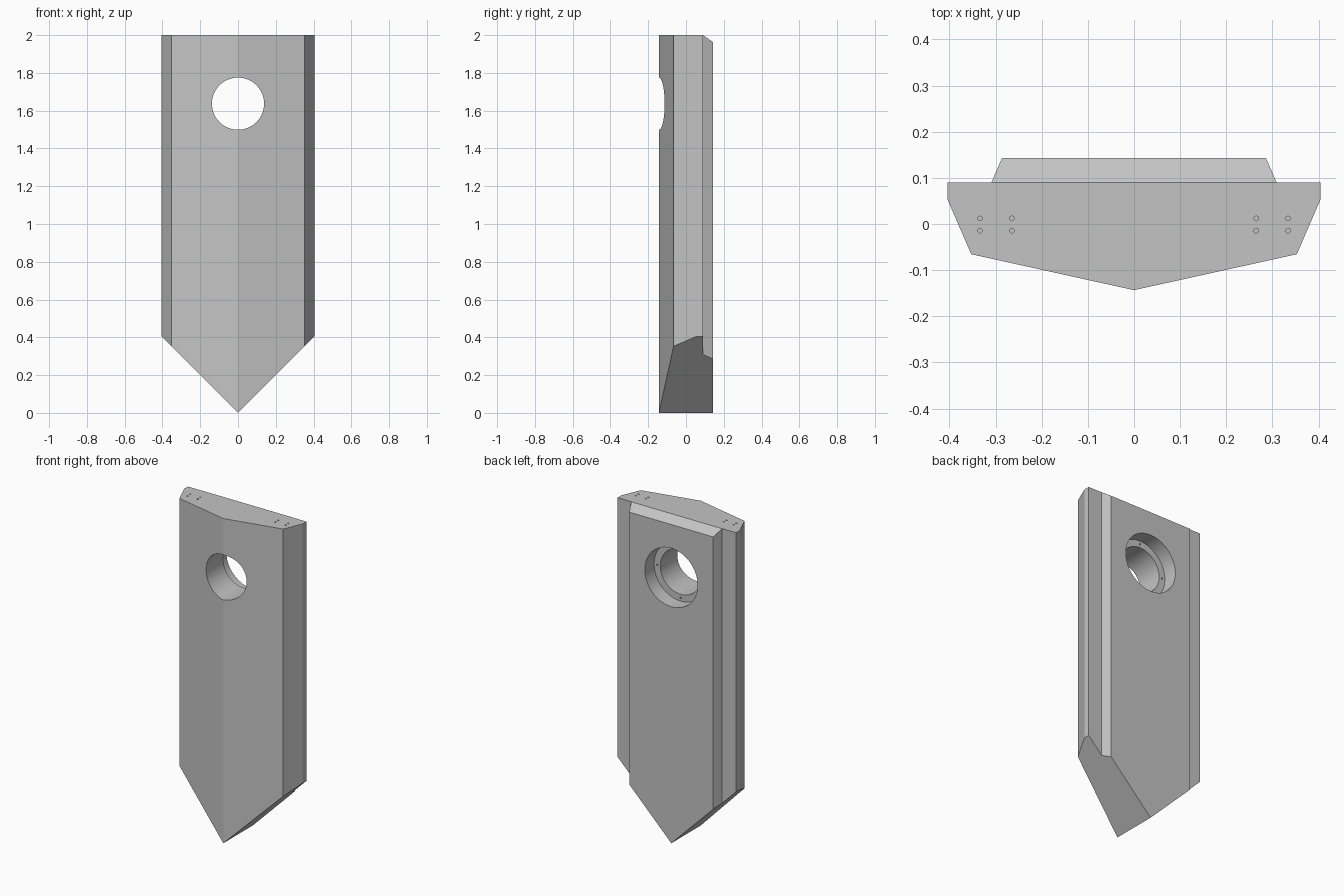
import bpy
import bmesh
from math import radians
from mathutils import Vector

cube = bpy.data.objects.get("Cube")
if cube:
    bpy.data.objects.remove(cube, do_unlink=True)

# Material
grey = bpy.data.materials.new("plain grey")
grey.use_nodes = True
color = (0.55, 0.55, 0.55, 1)
grey.diffuse_color = color
grey.node_tree.nodes["Principled BSDF"].inputs["Base Color"].default_value = color

# Plan profile of the plank: ridged front, chamfered sides, raised back panel
half = [(0.353, -0.0655), (0.404, 0.0525), (0.404, 0.0895),
        (0.3095, 0.0895), (0.286, 0.1434)]
profile = [(0, -0.1434)] + half + [(-x, y) for x, y in reversed(half)]

bm = bmesh.new()
base = bm.faces.new([bm.verts.new((x, y, -1)) for x, y in profile])
grown = bmesh.ops.extrude_face_region(bm, geom=[base])["geom"]
bmesh.ops.translate(bm, vec=(0, 0, 3),
                    verts=[v for v in grown if isinstance(v, bmesh.types.BMVert)])


def slice_off(point, normal):
    """Remove everything on the normal's side of a plane and cap the cut."""
    bmesh.ops.bisect_plane(bm, geom=bm.verts[:] + bm.edges[:] + bm.faces[:], dist=1e-5,
                           plane_co=point, plane_no=Vector(normal).normalized(),
                           clear_outer=True)
    bmesh.ops.holes_fill(bm, edges=[e for e in bm.edges if e.is_boundary], sides=0)


# Pointed lower end and sloped top of the back panel
slice_off((0, 0, 0), (1, 0, -1))
slice_off((0, 0, 0), (-1, 0, -1))
slice_off((0, 0.0905, 2), (0, 0.037, 0.053))
bmesh.ops.recalc_face_normals(bm, faces=bm.faces[:])

mesh = bpy.data.meshes.new("pointed_plank")
bm.to_mesh(mesh)
bm.free()
mesh.materials.append(grey)
plank = bpy.data.objects.new("pointed_plank", mesh)
bpy.context.collection.objects.link(plank)


def drill(location, radius, depth, along_y=False, sides=24):
    """Cut a round hole centred on location."""
    bpy.ops.mesh.primitive_cylinder_add(
        vertices=sides, radius=radius, depth=depth, location=location,
        rotation=(radians(90) if along_y else 0, 0, 0))
    cutter = bpy.context.object
    cutter.name = "hole_cutter"
    cutter.hide_render = True
    cutter.data.materials.append(grey)
    cut = plank.modifiers.new("hole", "BOOLEAN")
    cut.operation = "DIFFERENCE"
    cut.solver = "EXACT"
    cut.object = cutter
    bpy.ops.object.select_all(action="DESELECT")
    bpy.context.view_layer.objects.active = plank
    plank.select_set(True)
    bpy.ops.object.modifier_apply(modifier=cut.name)
    bpy.data.objects.remove(cutter, do_unlink=True)


# Through hole with a wider recess at the back
hole_z = 1.637
ledge_y = 0.053
drill((0, 0, hole_z), 0.138, 1, True, 96)
drill((0, ledge_y + 0.2, hole_z), 0.18, 0.4, True, 96)

# Screw holes on the recess ledge
for dx, dz in ((1, 0), (-1, 0), (0, 1), (0, -1)):
    drill((dx * 0.16, ledge_y, hole_z + dz * 0.16), 0.005, 0.08, True)

# Screw holes in the top
for x in (-0.334, -0.265, 0.265, 0.334):
    for y in (-0.0145, 0.012):
        drill((x, y, 2), 0.005, 0.1)

bpy.ops.object.shade_smooth_by_angle(angle=radians(20))
